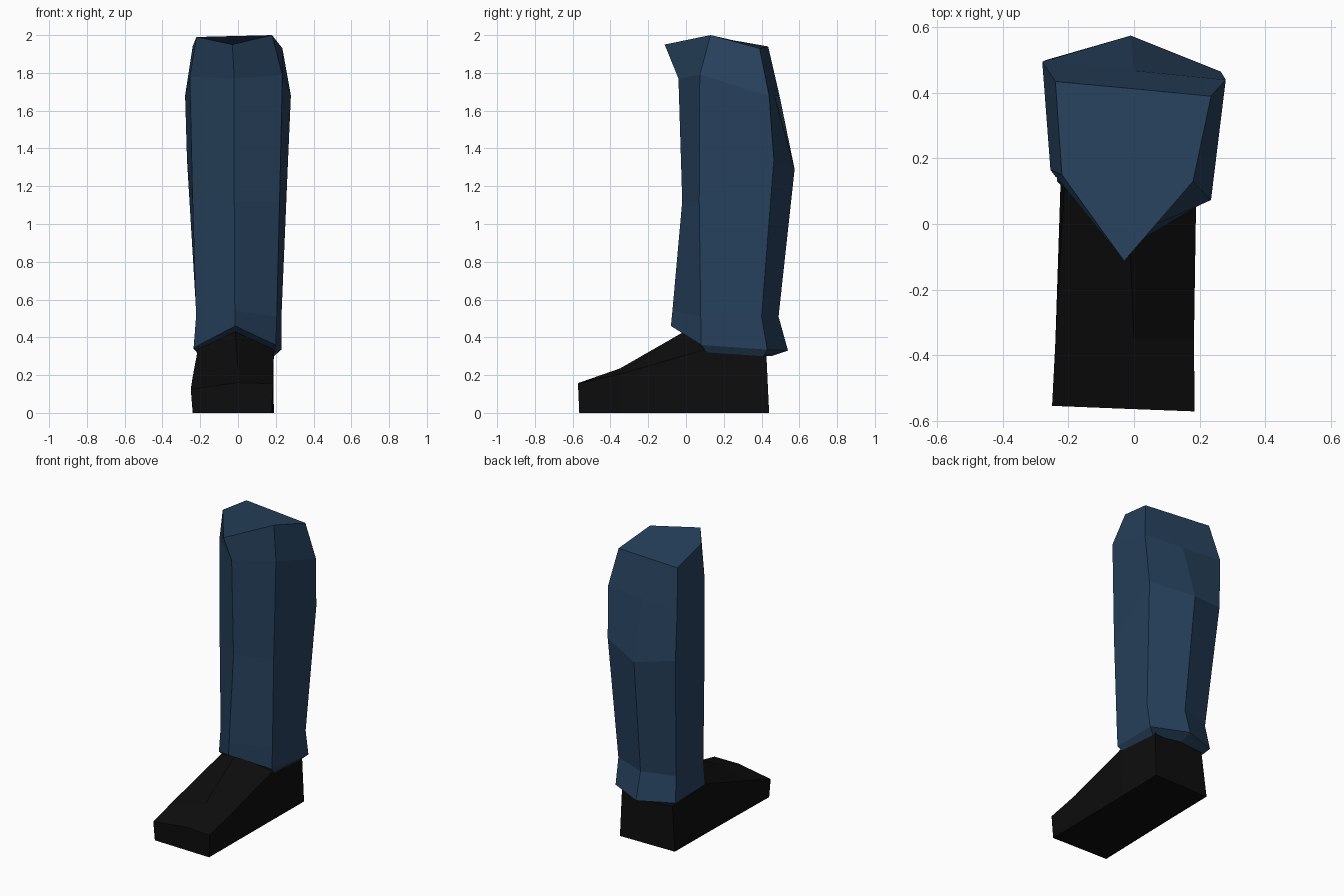
import bpy, bmesh


def material(name, rgb):
    m = bpy.data.materials.new(name)
    m.diffuse_color = (*rgb, 1)
    return m


def loft(name, rings, mat, cap_start=True, cap_end=True):
    """Skin a list of equal-length point rings into a flat-shaded shell."""
    bm = bmesh.new()
    loops = [[bm.verts.new(p) for p in ring] for ring in rings]
    n = len(loops[0])
    for a, b in zip(loops, loops[1:]):
        for i in range(n):
            j = (i + 1) % n
            bm.faces.new((a[i], a[j], b[j], b[i]))
    if cap_start:
        bm.faces.new(loops[0][::-1])
    if cap_end:
        bm.faces.new(loops[-1])
    bmesh.ops.recalc_face_normals(bm, faces=bm.faces)
    me = bpy.data.meshes.new(name)
    bm.to_mesh(me)
    bm.free()
    me.materials.append(mat)
    ob = bpy.data.objects.new(name, me)
    bpy.context.collection.objects.link(ob)
    return ob


denim = material("dark blue cloth", (0.020, 0.053, 0.108))
leather = material("black leather", (0.004, 0.004, 0.004))

# Trouser leg: rings run front, front right, back right, back, back left, front left
trouser_rings = [
    # turned-in hem
    [(-.015, 0, .43), (.19, .11, .32), (.19, .41, .30),
     (0, .45, .30), (-.20, .43, .30), (-.21, .15, .32)],
    # flared hem edge
    [(-.015, -.08, .46), (.20, .08, .36), (.23, .43, .335),
     (0, .54, .33), (-.235, .45, .34), (-.235, .13, .345)],
    # ankle
    [(-.017, -.072, .54), (.205, .078, .51), (.23, .40, .51),
     (0, .49, .51), (-.22, .42, .51), (-.222, .13, .51)],
    # calf
    [(-.02, -.02, 1.12), (.22, .07, 1.12), (.265, .465, 1.34),
     (-.01, .575, 1.29), (-.27, .50, 1.34), (-.24, .145, 1.12)],
    # below the knee
    [(-.02, -.04, 1.77), (.235, .073, 1.79), (.28, .44, 1.68),
     (0, .468, 1.68), (-.28, .495, 1.68), (-.255, .165, 1.78)],
    # knee end
    [(-.03, -.113, 1.95), (.18, .13, 2.0), (.235, .39, 1.93),
     (0, .4125, 1.935), (-.24, .435, 1.94), (-.22, .15, 1.99)],
]
loft("trouser_leg", trouser_rings, denim, cap_start=False)

# Shoe: rings run bottom left, bottom right, top right, ridge, top left
shoe_rings = [
    # toe
    [(-.24, -.553, 0), (.178, -.565, 0), (.185, -.572, .155),
     (0, -.565, .16), (-.25, -.555, .125)],
    # toe box
    [(-.235, -.35, 0), (.18, -.35, 0), (.183, -.35, .205),
     (0, -.35, .235), (-.24, -.36, .19)],
    # instep
    [(-.225, .10, 0), (.185, .10, 0), (.19, .10, .335),
     (-.015, -.01, .43), (-.212, .13, .34)],
    # heel
    [(-.22, .435, 0), (.19, .44, 0), (.185, .425, .32),
     (0, .44, .33), (-.19, .42, .32)],
]
loft("shoe", shoe_rings, leather)
